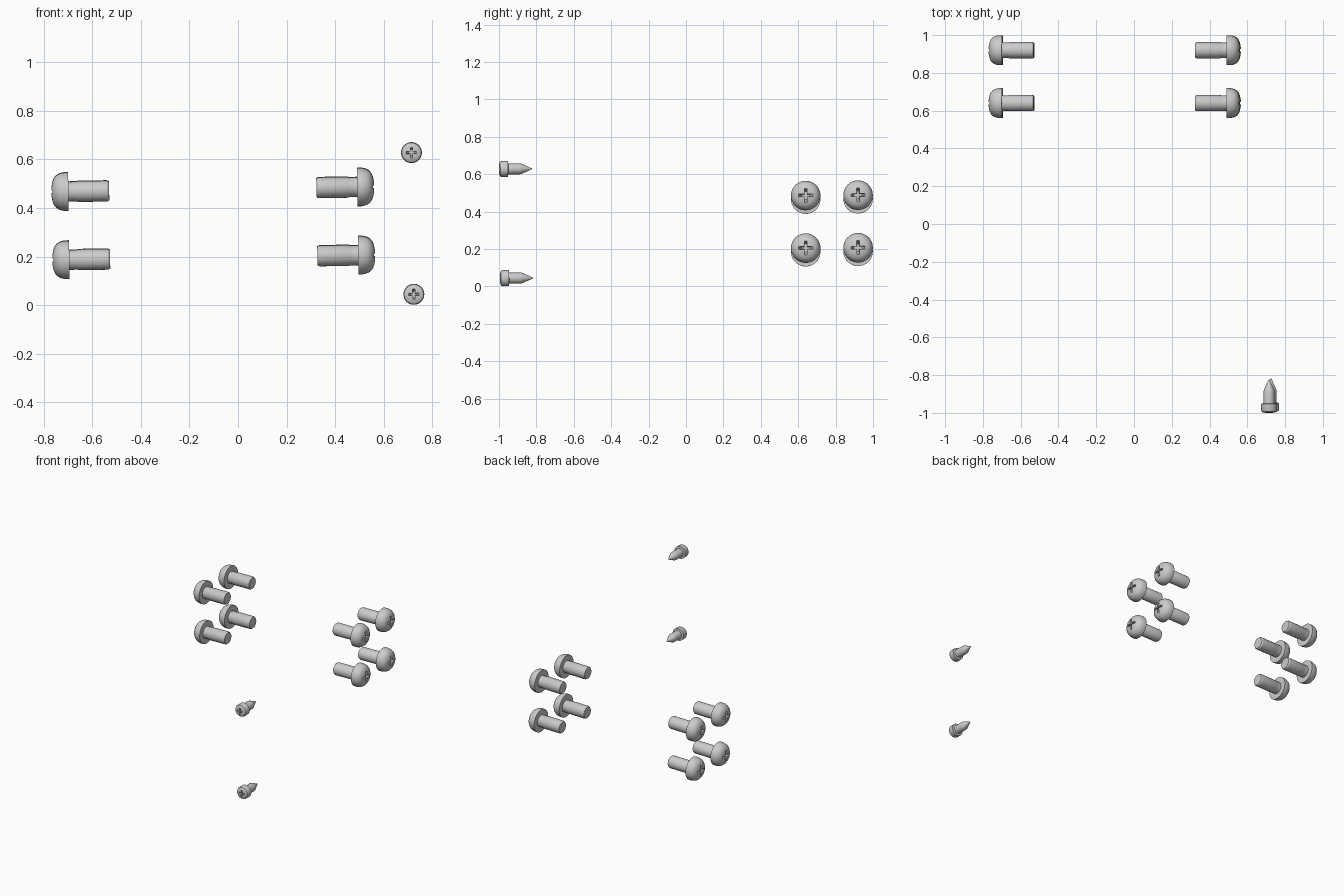
import bpy, bmesh
from math import radians, sin, cos, pi
from mathutils import Matrix, Vector

if "Cube" in bpy.data.objects:
    bpy.data.objects.remove(bpy.data.objects["Cube"])


def lathe(name, profile, sides):
    """Spin (radius, z) points about z; zero radius makes a pole."""
    bm = bmesh.new()
    rings = []
    for r, z in profile:
        if r == 0:
            rings.append([bm.verts.new((0, 0, z))])
        else:
            rings.append([bm.verts.new((r * cos(2 * pi * i / sides), r * sin(2 * pi * i / sides), z))
                          for i in range(sides)])
    for a, b in zip(rings, rings[1:]):
        for i in range(sides):
            j = (i + 1) % sides
            quad = [a[i % len(a)], a[j % len(a)], b[j % len(b)], b[i % len(b)]]
            bm.faces.new(list(dict.fromkeys(quad)))
    bmesh.ops.recalc_face_normals(bm, faces=bm.faces)
    me = bpy.data.meshes.new(name)
    bm.to_mesh(me)
    bm.free()
    ob = bpy.data.objects.new(name, me)
    bpy.context.collection.objects.link(ob)
    return ob


def blade(length, width, depth, turn):
    """Tapered slot cutter, wide at the head face and narrow at the bottom."""
    bm = bmesh.new()
    bmesh.ops.create_cube(bm, size=1)
    for v in bm.verts:
        deep = v.co.z > 0
        k = 0.5 if deep else 1.15
        v.co = Vector((v.co.x * 2 * length * k, v.co.y * width * (0.8 if deep else 1),
                       depth if deep else -0.02))
    bm.transform(Matrix.Rotation(turn, 4, 'Z'))
    me = bpy.data.meshes.new("slot_cutter")
    bm.to_mesh(me)
    bm.free()
    ob = bpy.data.objects.new("slot_cutter", me)
    ob.hide_render = True
    bpy.context.collection.objects.link(ob)
    return ob


def make_screw(name, profile, slot):
    """Lathed screw with a cross recess; returns the finished mesh."""
    ob = lathe(name, profile, 40)
    cutters = [blade(*slot, 0), blade(*slot, pi / 2)]
    for c in cutters:
        m = ob.modifiers.new("slot", 'BOOLEAN')
        m.operation, m.solver, m.object = 'DIFFERENCE', 'EXACT', c
    bpy.context.view_layer.update()
    dg = bpy.context.evaluated_depsgraph_get()
    me = bpy.data.meshes.new_from_object(ob.evaluated_get(dg))
    for o in cutters + [ob]:
        bpy.data.objects.remove(o)
    return me


# Pan head machine screw: domed head, neck, shank with a chamfered end
pan = [(0, 0), (0.02, 0.001), (0.04, 0.005), (0.055, 0.011), (0.066, 0.020), (0.073, 0.031),
       (0.077, 0.043), (0.079, 0.055), (0.079, 0.071), (0.041, 0.071), (0.041, 0.105), (0.043, 0.109),
       (0.043, 0.231), (0.038, 0.239), (0, 0.239)]
pan_mesh = make_screw("pan_screw", pan, (0.042, 0.015, 0.045))

# Small pointed screw: flat collar head, short shank, cone tip
small = [(0, 0), (0.020, 0.0005), (0.034, 0.003), (0.040, 0.007), (0.043, 0.014), (0.043, 0.048),
         (0.029, 0.050), (0.029, 0.115), (0.027, 0.122), (0.002, 0.177), (0, 0.178)]
small_mesh = make_screw("pointed_screw", small, (0.025, 0.010, 0.028))

# Whole set leans very slightly
tilt = Matrix.Rotation(radians(-0.9), 4, 'Y') @ Matrix.Rotation(radians(0.5), 4, 'X')


def place(name, mesh, loc, turn):
    ob = bpy.data.objects.new(name, mesh)
    ob.matrix_world = Matrix.Translation(loc) @ tilt @ turn
    bpy.context.collection.objects.link(ob)
    return ob


screws = []
# Two groups of four pan screws facing each other
for side, x, z, angle in (("left", -0.770, 0.467, 90), ("right", 0.562, 0.488, -90)):
    turn = Matrix.Rotation(radians(angle), 4, 'Y')
    for row, dx, dz in (("upper", 0, 0), ("lower", 0.004, -0.281)):
        for col, y, lift in (("front", 0.640, -0.001), ("back", 0.920, 0.001)):
            screws.append(place(f"pan_screw_{side}_{row}_{col}", pan_mesh,
                                (x + dx, y, z + dz + lift), turn))

# Two pointed screws at the front right
turn = Matrix.Rotation(radians(-90), 4, 'X')
screws.append(place("pointed_screw_upper", small_mesh, (0.715, -1.0, 0.628), turn))
screws.append(place("pointed_screw_lower", small_mesh, (0.725, -0.995, 0.044), turn))

for o in (screws[0], screws[-1]):
    bpy.ops.object.select_all(action='DESELECT')
    o.select_set(True)
    bpy.context.view_layer.objects.active = o
    for p in o.data.polygons:
        p.use_smooth = True
    o.data.set_sharp_from_angle(angle=radians(30))
